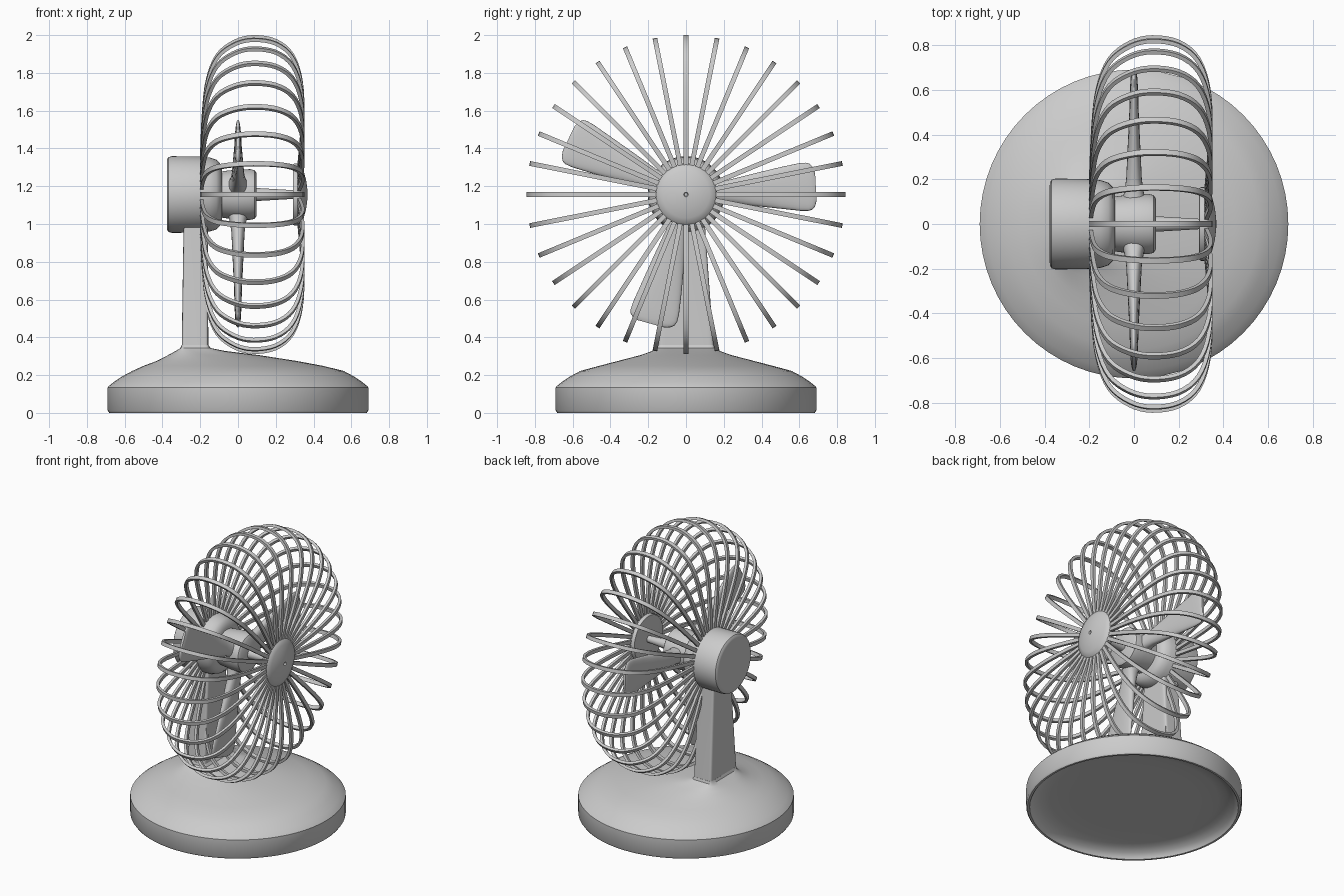
import bpy, bmesh
from math import sin, cos, pi, radians, copysign
from mathutils import Matrix, Vector

if "Cube" in bpy.data.objects:
    bpy.data.objects.remove(bpy.data.objects["Cube"])

AXIS_Z = 1.156


def finish(bm, name, angle=35):
    bmesh.ops.recalc_face_normals(bm, faces=bm.faces)
    me = bpy.data.meshes.new(name)
    bm.to_mesh(me)
    bm.free()
    ob = bpy.data.objects.new(name, me)
    bpy.context.collection.objects.link(ob)
    bpy.context.view_layer.objects.active = ob
    ob.select_set(True)
    bpy.ops.object.shade_smooth_by_angle(angle=radians(angle))
    ob.select_set(False)
    return ob


def skin(bm, rings):
    """Skin a list of equally long point rings and cap both ends."""
    loops = [[bm.verts.new(p) for p in ring] for ring in rings]
    n = len(loops[0])
    for a, b in zip(loops, loops[1:]):
        for i in range(n):
            j = (i + 1) % n
            bm.faces.new((a[i], a[j], b[j], b[i]))
    bm.faces.new(loops[0])
    bm.faces.new(loops[-1])


def loft(name, rings, angle=35):
    bm = bmesh.new()
    skin(bm, rings)
    return finish(bm, name, angle)


def rounded(a, b, e, n=64):
    """Superellipse: e=2 is an ellipse, larger is boxier."""
    out = []
    for i in range(n):
        c, s = cos(2 * pi * i / n), sin(2 * pi * i / n)
        out.append((a * copysign(abs(c) ** (2 / e), c), b * copysign(abs(s) ** (2 / e), s)))
    return out


def level(xl, xr, hy, z, e=2):
    return [((xl + xr) / 2 + u, v, z) for u, v in rounded((xr - xl) / 2, hy, e)]


def lathe_x(name, profile, angle=35):
    """Turn (x, radius) points around the fan axis."""
    return loft(name, [[(x, u, AXIS_Z + v) for u, v in rounded(r, r, 2, 48)]
                       for x, r in profile], angle)


def spline(pts, steps=4):
    """Catmull-Rom samples through 2D points."""
    p = [Vector(q) for q in pts]
    p = [2 * p[0] - p[1]] + p + [2 * p[-1] - p[-2]]
    out = []
    for a, b, c, d in zip(p, p[1:], p[2:], p[3:]):
        for s in range(steps):
            t = s / steps
            out.append(0.5 * (2 * b + (c - a) * t + (2 * a - 5 * b + 4 * c - d) * t ** 2
                              + (3 * b - a - 3 * c + d) * t ** 3))
    return out + [p[-2]]


# base: round foot with a recessed underside, top flowing into the column
inner = [(0.40, 0.061), (0.54, 0.06), (0.60, 0.052), (0.64, 0.033), (0.66, 0.015), (0.668, 0.0)]
outer = [(0.682, 0.0), (0.69, 0.012), (0.69, 0.135), (0.683, 0.143), (0.655, 0.165),
         (0.61, 0.195), (0.56, 0.222)]
shoulder = [(-0.50, 0.45, 0.46, 0.249, 2), (-0.43, 0.31, 0.36, 0.275, 2.1),
            (-0.37, 0.11, 0.24, 0.306, 2.6), (-0.33, -0.07, 0.178, 0.328, 4),
            (-0.305, -0.145, 0.152, 0.343, 8), (-0.298, -0.157, 0.147, 0.36, 12)]
loft("base", [level(-r, r, r, z) for r, z in inner + outer] + [level(*s) for s in shoulder])

# column
loft("column", [level(-0.298, -0.157, 0.147, 0.345, 12), level(-0.288, -0.16, 0.10, 1.0, 12),
                level(-0.286, -0.16, 0.095, 1.1, 12)])

# motor housing, blade hub, shaft
lathe_x("motor_housing", [(-0.377, 0.17), (-0.376, 0.186), (-0.368, 0.198), (-0.35, 0.203),
                          (-0.2, 0.201), (-0.15, 0.196), (-0.115, 0.185), (-0.095, 0.165),
                          (-0.085, 0.135)])
lathe_x("blade_hub", [(-0.09, 0.122), (-0.06, 0.126), (0.0, 0.133), (0.065, 0.134),
                      (0.088, 0.129), (0.099, 0.112)])
lathe_x("shaft", [(0.09, 0.035), (0.31, 0.022)])

# front cap: shallow dome with a small centre dimple
lathe_x("front_cap", [(0.29, 0.15), (0.292, 0.16), (0.30, 0.165), (0.322, 0.165), (0.334, 0.157),
                      (0.348, 0.125), (0.361, 0.075), (0.367, 0.03), (0.368, 0.012),
                      (0.355, 0.008)])

# blades: (distance, lower edge, upper edge, half thickness), then angle and length
stations = [(0.10, -0.055, 0.055, 0.055), (0.14, -0.05, 0.052, 0.044), (0.20, -0.052, 0.06, 0.035),
            (0.35, -0.078, 0.09, 0.028), (0.50, -0.102, 0.118, 0.021), (0.60, -0.118, 0.134, 0.018),
            (0.64, -0.12, 0.135, 0.016), (0.66, -0.115, 0.128, 0.014), (0.675, -0.10, 0.11, 0.012),
            (0.685, -0.07, 0.075, 0.008)]
for i, (ang, length) in enumerate(((3, 1.005), (154, 1.005), (254.5, 1.035))):
    rings = [[(u, d * length, (lo + hi) / 2 + v)
              for u, v in rounded(t, (hi - lo) / 2, 2.4, 32)] for d, lo, hi, t in stations]
    blade = loft(f"blade_{i + 1}", rings, 50)
    blade.data.transform(Matrix.Translation((0, 0, AXIS_Z)) @ Matrix.Rotation(radians(ang), 4, 'X'))

# guard: 32 bent flat wires around the axis
path = spline([(-0.194, 0.17), (-0.182, 0.44), (-0.161, 0.61), (-0.11, 0.738), (-0.02, 0.81),
               (0.08, 0.835), (0.20, 0.815), (0.288, 0.74), (0.334, 0.60), (0.342, 0.40),
               (0.322, 0.14)])
HW, HT = 0.0125, 0.009
bm = bmesh.new()
for k in range(32):
    a = 2 * pi * k / 32
    rings = []
    for i, p in enumerate(path):
        d = (path[min(i + 1, len(path) - 1)] - path[max(i - 1, 0)]).normalized()
        nrm = Vector((-d.y, d.x))
        ring = []
        for w, t in ((-HW, -HT), (HW, -HT), (HW, HT), (-HW, HT)):
            q = p + nrm * t
            ring.append((q.x, q.y * cos(a) - w * sin(a), AXIS_Z + q.y * sin(a) + w * cos(a)))
        rings.append(ring)
    skin(bm, rings)
finish(bm, "guard_wires", 40)
